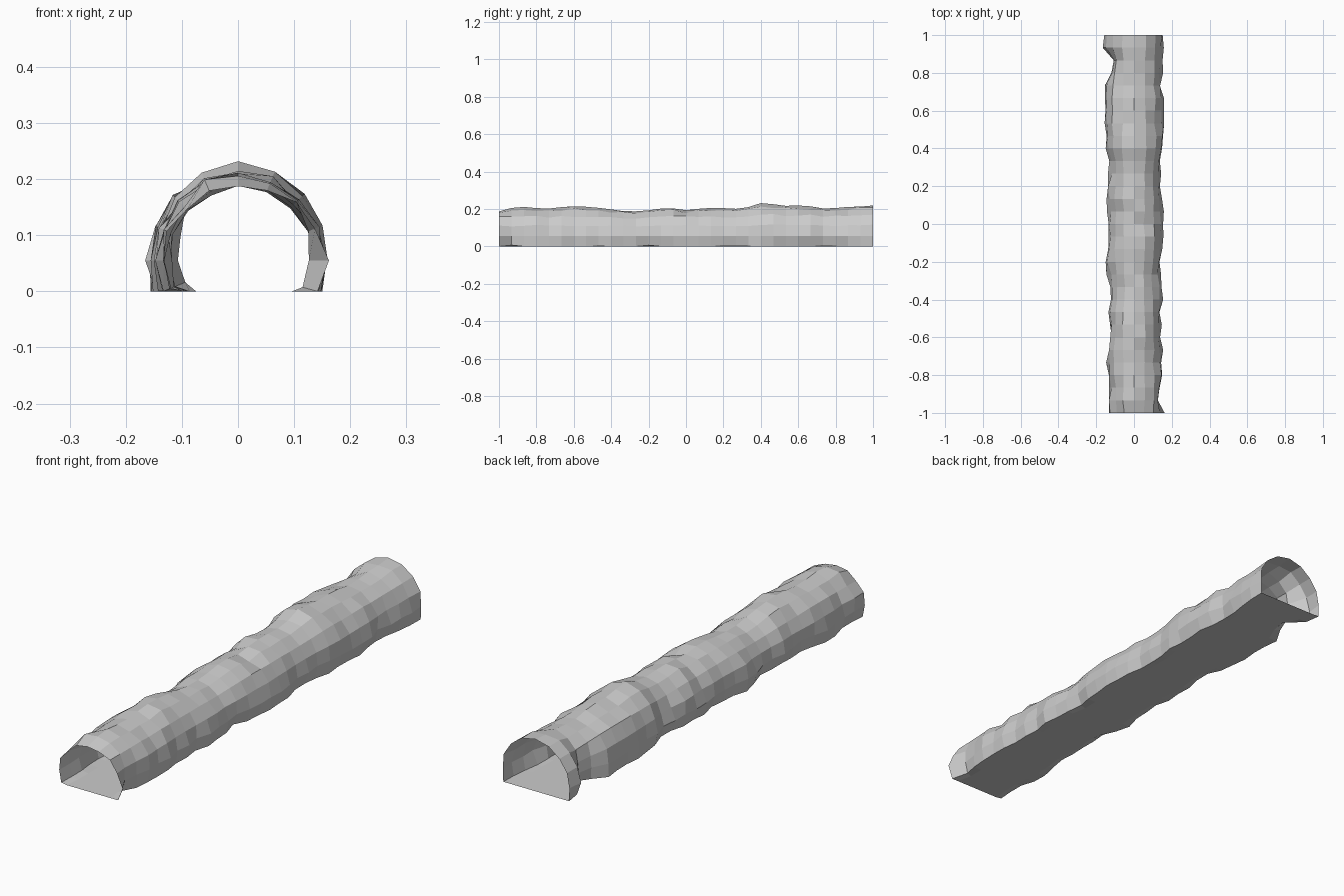
import bpy, bmesh, random
from math import sin, cos, radians

if "Cube" in bpy.data.objects:
    bpy.data.objects.remove(bpy.data.objects["Cube"])

random.seed(7)
RINGS = 30        # segments along the tunnel
CENTRE_Z = 0.055  # centre of the 16-sided section

# Rough outlines along y: reach of the left wall, the crown and the right wall
LEFT = [(-1, .145), (-.85, .135), (-.73, .15), (-.6, .13), (-.5, .14), (-.35, .13), (-.2, .155),
        (0, .14), (.2, .145), (.35, .13), (.42, .155), (.6, .165), (.74, .165), (.82, .12),
        (.87, .115), (.93, .165), (1, .17)]
CROWN = [(-1, .19), (-.9, .215), (-.75, .2), (-.6, .217), (-.4, .198), (-.35, .188), (-.25, .19),
         (-.1, .205), (.03, .19), (.1, .21), (.3, .203), (.42, .237), (.55, .212), (.63, .222),
         (.75, .203), (.9, .213), (1, .22)]
RIGHT = [(-1, .165), (-.93, .135), (-.8, .158), (-.5, .145), (-.35, .16), (-.2, .14), (0, .16),
         (.3, .14), (.4, .155), (.6, .165), (.75, .145), (.87, .165), (1, .16)]


def sample(curve, y):
    for (y0, v0), (y1, v1) in zip(curve, curve[1:]):
        if y <= y1 + 1e-6:
            return v0 + (v1 - v0) * (y - y0) / (y1 - y0)
    return curve[-1][1]


# Rocky tunnel shell: arched rings with a flat floor, open at both ends
bm = bmesh.new()
rings = []
for i in range(RINGS + 1):
    y = -1 + 2 * i / RINGS
    crown = sample(CROWN, y) - CENTRE_Z
    ring = []
    for k in range(-2, 11):
        a = radians(22.5 * k)
        side = sample(RIGHT if k <= 4 else LEFT, y) - 0.004
        w = max(0, sin(a)) ** 2
        r = side * (1 - w) + crown * w
        r += random.uniform(-.010, .007) * (0.3 if k == 4 else 1)
        z = max(0, CENTRE_Z + r * sin(a))
        if k in (-2, 10):
            z = 0
        ring.append(bm.verts.new((r * cos(a), y, z)))
    rings.append(ring)

for a, b in zip(rings, rings[1:]):
    n = len(a)
    for k in range(n):
        j = (k + 1) % n   # the last strip closes the floor
        bm.faces.new((a[j], a[k], b[k], b[j]))
bmesh.ops.recalc_face_normals(bm, faces=bm.faces)

mesh = bpy.data.meshes.new("cave_tunnel")
bm.to_mesh(mesh)
bm.free()
tunnel = bpy.data.objects.new("cave_tunnel", mesh)
bpy.context.collection.objects.link(tunnel)
